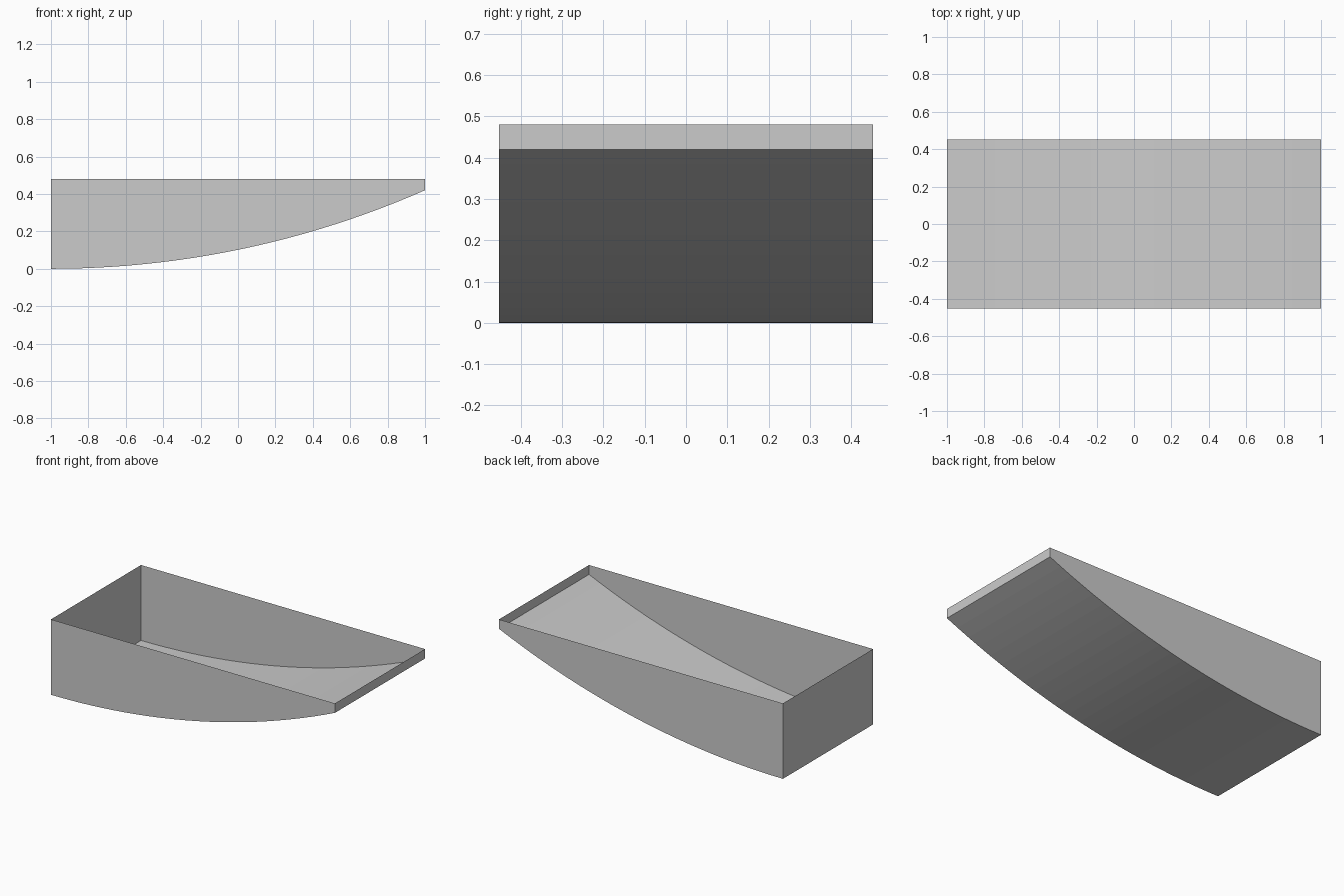
import bpy, bmesh, math

if "Cube" in bpy.data.objects:
    bpy.data.objects.remove(bpy.data.objects["Cube"])

LENGTH, HALF_W, TOP, RISE = 2.0, 0.453, 0.48, 0.42
SEGMENTS = 24
RADIUS = (LENGTH ** 2 + RISE ** 2) / (2 * RISE)

grey = bpy.data.materials.new("plain grey")
grey.diffuse_color = (0.6, 0.6, 0.6, 1)
grey.use_nodes = True
grey.node_tree.nodes["Principled BSDF"].inputs["Base Color"].default_value = grey.diffuse_color

# Profile: circular arc along the underside, closed by a straight rim
sweep = math.asin(LENGTH / RADIUS)
angles = [sweep * i / SEGMENTS for i in range(SEGMENTS + 1)]
profile = [(-1 + RADIUS * math.sin(a), RADIUS * (1 - math.cos(a))) for a in angles]
profile += [(1, TOP), (-1, TOP)]

bm = bmesh.new()
front = [bm.verts.new((x, -HALF_W, z)) for x, z in profile]
back = [bm.verts.new((x, HALF_W, z)) for x, z in profile]

# Side walls
bm.faces.new(front)
bm.faces.new(back[::-1])

# Curved floor and end walls, leaving the top open
n = len(profile)
for i in range(n):
    if i == n - 2:
        continue
    j = (i + 1) % n
    bm.faces.new((front[j], front[i], back[i], back[j]))

mesh = bpy.data.meshes.new("curved_tray")
bm.to_mesh(mesh)
bm.free()
mesh.materials.append(grey)
tray = bpy.data.objects.new("curved_tray", mesh)
bpy.context.collection.objects.link(tray)
